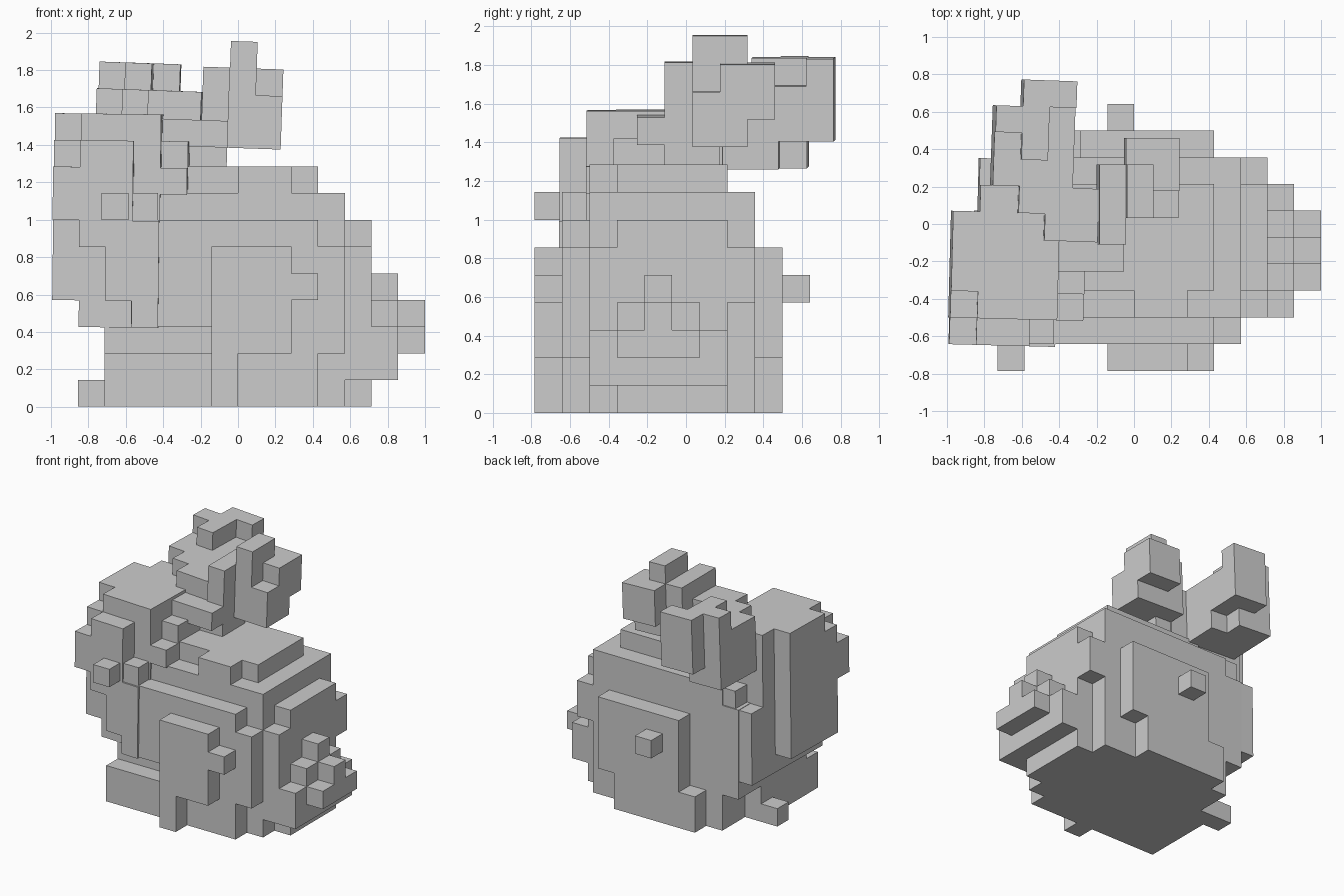
import bpy, bmesh, math
from mathutils import Vector

cube = bpy.data.objects.get("Cube")
if cube:
    bpy.data.objects.remove(cube, do_unlink=True)

U = 0.1427  # edge of one block

grey = bpy.data.materials.new("stone grey")
grey.use_nodes = True
color = (0.604, 0.604, 0.604, 1)
grey.diffuse_color = color
grey.node_tree.nodes["Principled BSDF"].inputs["Base Color"].default_value = color


def blocks(name, boxes, origin, tilt=(0, 0, 0)):
    """Fill boxes (x0, x1, y0, y1, z0, z1) with blocks and skin only the outside."""
    cells = set()
    for x0, x1, y0, y1, z0, z1 in boxes:
        cells |= {(x, y, z) for x in range(x0, x1) for y in range(y0, y1) for z in range(z0, z1)}
    bm = bmesh.new()
    corners = {}

    def corner(p):
        if p not in corners:
            corners[p] = bm.verts.new(Vector(p) * U)
        return corners[p]

    for cell in cells:
        for axis in range(3):
            for side in (0, 1):
                near = list(cell)
                near[axis] += 2 * side - 1
                if tuple(near) in cells:
                    continue
                b, c = (axis + 1) % 3, (axis + 2) % 3
                ring = []
                for db, dc in ((0, 0), (1, 0), (1, 1), (0, 1)):
                    p = list(cell)
                    p[axis] += side
                    p[b] += db
                    p[c] += dc
                    ring.append(corner(tuple(p)))
                bm.faces.new(ring if side else ring[::-1])
    # merge coplanar block faces into clean flat panels
    bmesh.ops.dissolve_limit(bm, angle_limit=0.01, verts=bm.verts[:], edges=bm.edges[:])
    mesh = bpy.data.meshes.new(name)
    bm.to_mesh(mesh)
    bm.free()
    mesh.materials.append(grey)
    ob = bpy.data.objects.new(name, mesh)
    bpy.context.collection.objects.link(ob)
    ob.location = origin
    ob.rotation_euler = [math.radians(a) for a in tilt]


BASE = (0, -U / 2, 0)

# rounded torso, widest at the haunches
blocks("body", [
    (-5, 3, -4, 1, 0, 2),
    (-4, 4, -3, 3, 0, 2),
    (-5, 4, -3, 3, 2, 7),
    (-4, 3, -4, 3, 3, 7),
    (-1, 4, -4, 3, 2, 6),
    (4, 5, -2, 2, 0, 7),
    (4, 5, -3, 2, 1, 6),
    (4, 5, 2, 3, 4, 6),
    (-4, 4, -3, 3, 7, 8),
    (-3, 3, -2, 2, 8, 9),
    (0, 2, -3, 2, 8, 9),
], BASE)

# haunch panels and feet on both flanks
blocks("right_haunch", [(-1, 2, -5, -4, 2, 6), (2, 3, -5, -4, 4, 5)], BASE)
blocks("right_foot", [(-1, 0, -5, -4, 0, 2)], BASE)
blocks("left_haunch", [
    (-2, 3, 3, 4, 2, 6),
    (-2, 2, 3, 4, 1, 2),
    (-1, 0, 4, 5, 4, 5),
], BASE)
blocks("left_foot", [(-3, 2, 3, 4, 0, 1), (-3, -2, 3, 4, 0, 2)], BASE)
blocks("front_paw", [(-6, -5, 0, 1, 0, 1)], BASE)

# stepped tail
blocks("tail", [
    (5, 6, -3, 2, 1, 3),
    (5, 6, -2, 1, 3, 4),
    (5, 6, -1, 0, 4, 5),
    (6, 7, -2, 1, 2, 3),
    (6, 7, -1, 0, 3, 4),
], BASE)

# head and chest, turned slightly, with stepped corners
blocks("head", [
    (0, 4, 1, 5, 1, 7),
    (0, 3, 0, 1, 4, 6),
    (1, 4, 0, 1, 3, 4),
    (1, 3, 0, 1, 6, 7),
    (2, 4, 0, 1, 1, 3),
    (3, 4, 0, 1, 0, 1),
    (1, 4, 1, 6, 0, 7),
    (1, 4, 6, 7, 0, 4),
    (2, 4, 6, 7, 0, 5),
    (0, 4, 2, 5, 7, 8),
    (1, 4, 1, 6, 7, 8),
    (3, 5, 1, 5, 5, 6),
    (4, 5, 2, 5, 6, 7),
], (-7 * U, -4.5 * U, 3 * U), (0, 0.7, -1.5))
blocks("eye", [(-5, -4, -5, -4, 7, 8)], (-0.015, -U / 2, 0))
blocks("cheek", [(-4, -3, -4, -3, 7, 8)], BASE)

# near ear with its stem
blocks("right_ear", [
    (-2, 1, -1, 1, 0, 1),
    (-1, 1, 0, 2, -1, 1),
    (0, 1, 0, 3, 0, 3),
    (1, 2, 1, 3, 0, 4),
    (1, 3, 2, 4, 1, 3),
    (2, 3, 1, 3, 0, 2),
], (-0.20, -0.11, 1.39), (0, 2, 0))

# far ear leaning back
blocks("left_ear", [
    (0, 3, 0, 1, 0, 2),
    (1, 3, 0, 1, 2, 3),
    (2, 4, -1, 1, 0, 3),
    (0, 3, 1, 3, 0, 3),
    (0, 2, 3, 4, 0, 4),
    (1, 2, 2, 5, 1, 4),
    (2, 3, 3, 5, 1, 3),
    (2, 3, 4, 5, 1, 4),
], (-0.775, 0.065, 1.275), (0, 2, -2))
